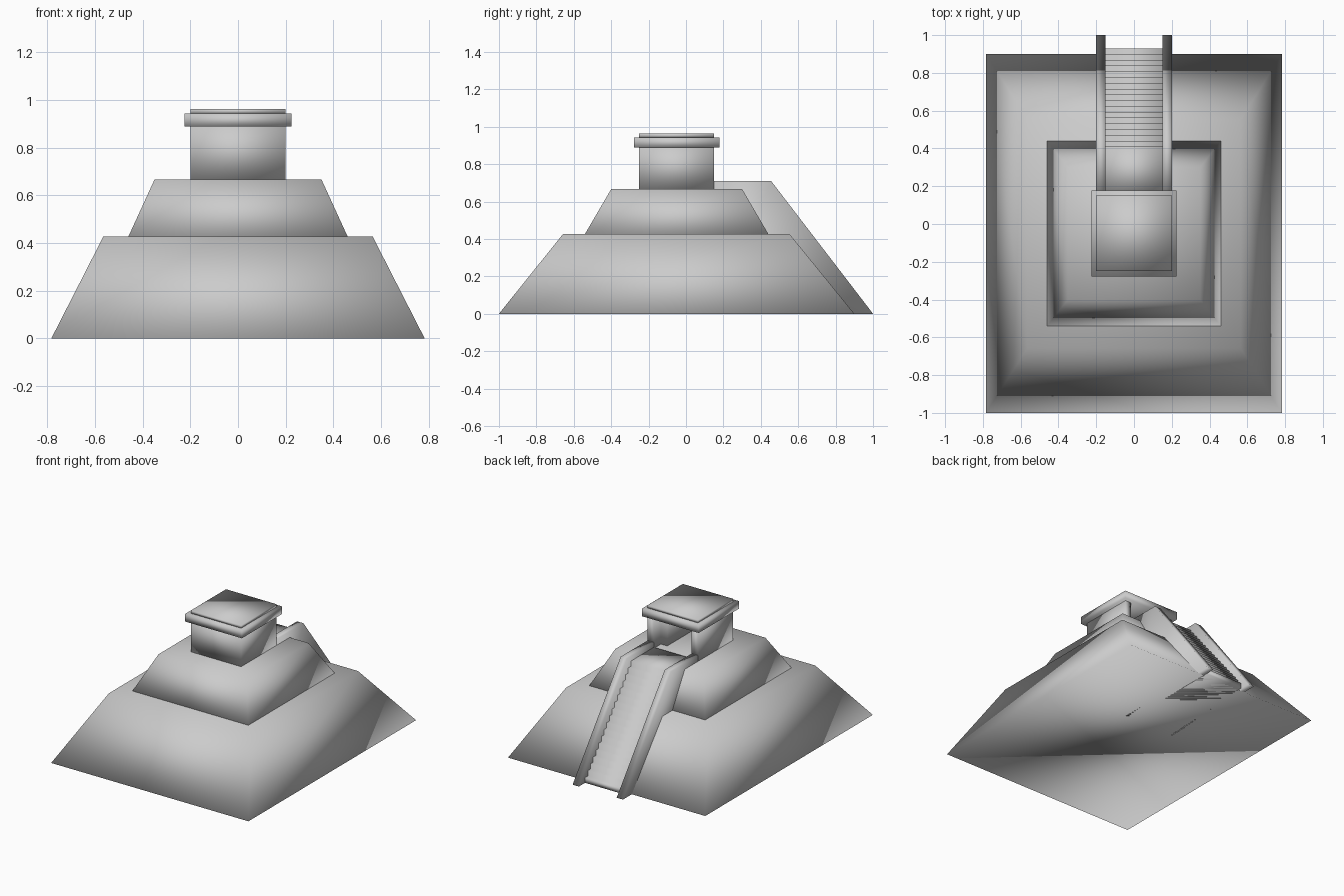
import bpy

if "Cube" in bpy.data.objects:
    bpy.data.objects.remove(bpy.data.objects["Cube"])


def make_mesh(name, verts, faces, smooth=True):
    me = bpy.data.meshes.new(name)
    me.from_pydata(verts, [], faces)
    for p in me.polygons:
        p.use_smooth = smooth
    ob = bpy.data.objects.new(name, me)
    bpy.context.collection.objects.link(ob)
    return ob


def loft(name, a, b):
    """Closed solid between two matching counter-clockwise loops."""
    n = len(a)
    sides = [(i, (i + 1) % n, n + (i + 1) % n, n + i) for i in range(n)]
    return make_mesh(name, a + b, [tuple(reversed(range(n))), tuple(range(n, 2 * n))] + sides)


def rect(x, y0, y1, z):
    return [(-x, y0, z), (x, y0, z), (x, y1, z), (-x, y1, z)]


def side_profile(name, pts, x0, x1):
    """Extrude a (y, z) profile along x."""
    return loft(name, [(x0, y, z) for y, z in pts], [(x1, y, z) for y, z in pts])


# Two sloping tiers
loft("lower_tier", rect(0.783, -1.0, 0.9, 0), rect(0.565, -0.657, 0.553, 0.427))
loft("upper_tier", rect(0.46, -0.54, 0.44, 0.427), rect(0.35, -0.4, 0.3, 0.667))

# Temple walls with a stepped doorway facing the stairs
half = [(0.2, -0.25), (0.2, 0.15), (0.15, 0.15), (0.15, 0.07), (0.1, 0.07), (0.1, -0.2)]
plan = half + [(-x, y) for x, y in reversed(half)]
loft("temple_walls", [(x, y, 0.667) for x, y in plan], [(x, y, 0.9) for x, y in plan])

# Roof slab and cap
loft("roof_slab", rect(0.225, -0.278, 0.178, 0.888), rect(0.225, -0.278, 0.178, 0.943))
loft("roof_cap", rect(0.2, -0.25, 0.15, 0.943), rect(0.2, -0.25, 0.15, 0.963))

# Staircase
steps, y_foot, y_head, top = 18, 0.93, 0.41, 0.675
run, rise = (y_foot - y_head) / (steps - 1), top / steps
profile = [(0.15, 0.0), (y_foot, 0.0)]
for i in range(steps):
    y = y_foot - i * run
    if i:
        profile.append((y, i * rise))
    profile.append((y, (i + 1) * rise))
profile.append((0.15, top))
side_profile("stairs", profile, -0.15, 0.15)

# Balustrades on both sides
rail = [(0.15, 0.0), (1.0, 0.0), (0.455, 0.71), (0.15, 0.71)]
for side, x0 in (("left", -0.2), ("right", 0.15)):
    side_profile(side + "_balustrade", rail, x0, x0 + 0.05)
